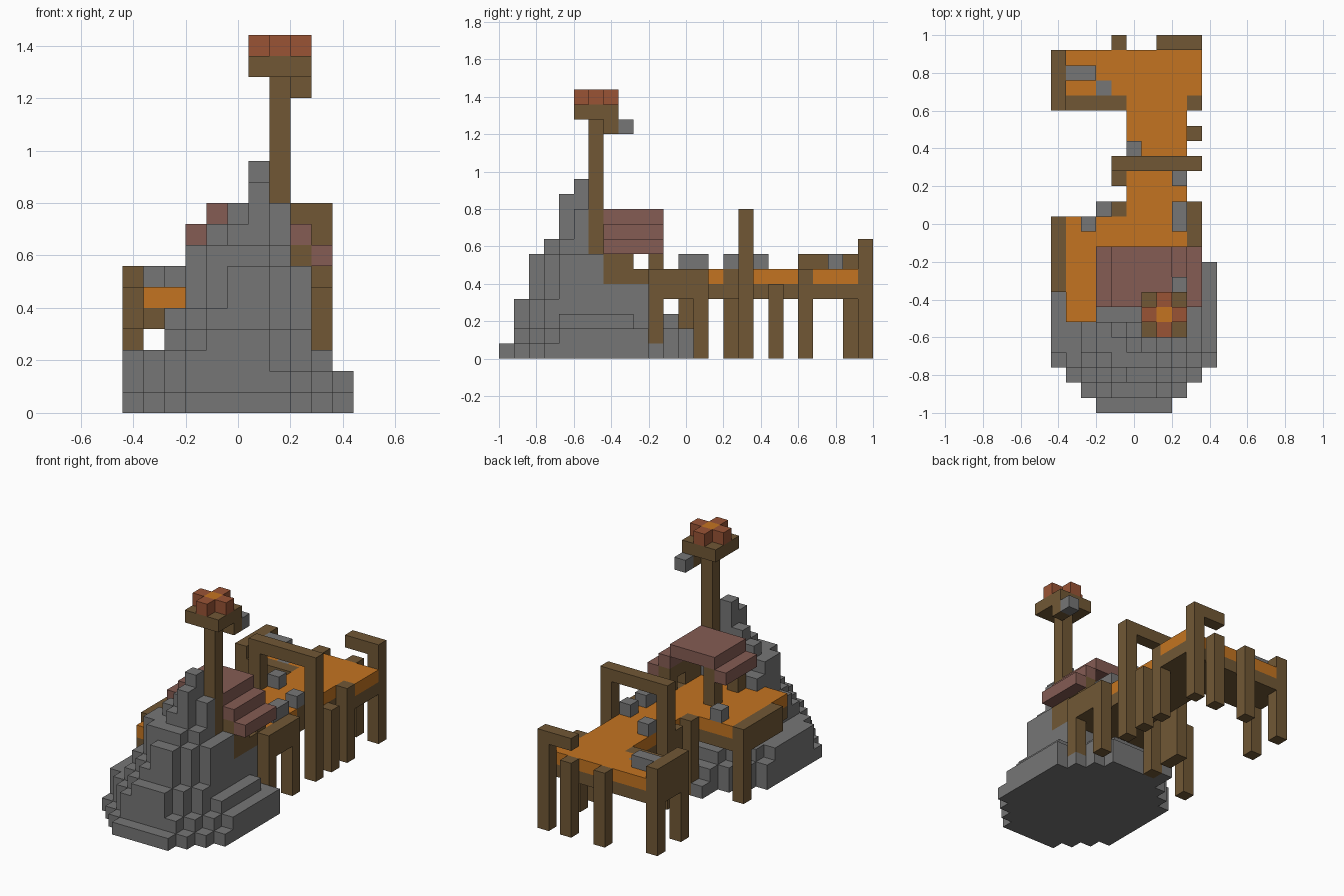
import bpy, bmesh
from mathutils import Vector

cube = bpy.data.objects.get("Cube")
if cube:
    bpy.data.objects.remove(cube, do_unlink=True)

UNIT = 0.08
ORIGIN = Vector((-0.44, -1.0, 0.0))


def material(name, rgb):
    mat = bpy.data.materials.new(name)
    mat.use_nodes = True
    mat.diffuse_color = (*rgb, 1)
    for node in mat.node_tree.nodes:
        if node.type == "BSDF_PRINCIPLED":
            node.inputs["Base Color"].default_value = (*rgb, 1)
            node.inputs["Roughness"].default_value = 1
    return mat


stone = material("stone grey", (0.18, 0.18, 0.18))
timber = material("timber brown", (0.165, 0.097, 0.036))
plank = material("plank orange", (0.55, 0.175, 0.015))
tile = material("roof mauve", (0.235, 0.107, 0.088))
ember = material("ember red", (0.32, 0.088, 0.036))

# Every block belongs to one part; later parts replace earlier ones
owner = {}
parts = {}


def span(v):
    return range(v[0], v[1] + 1) if isinstance(v, tuple) else (v,)


def fill(part, mat, *boxes):
    parts[part] = mat
    for x, y, z in boxes:
        for i in span(x):
            for j in span(y):
                for k in span(z):
                    owner[i, j, k] = part


# Deck: boards over a matching timber underlay
boards = [((1, 9), (21, 23)), ((5, 8), (13, 20)), ((1, 8), (7, 12)), ((1, 2), 6)]
fill("deck_underlay", timber, *[(x, y, 4) for x, y in boards])
fill("deck_boards", plank, *[(x, y, 5) for x, y in boards])

# Rock: stepped layers (left, right, front, back, corner cut)
layers = [
    (0, 10, 0, 12, 3), (0, 10, 1, 12, 3), (0, 9, 1, 11, 3),
    (2, 8, 1, 9, 2), (2, 8, 2, 9, 2), (3, 8, 2, 6, 2),
    (3, 8, 2, 6, 2), (3, 7, 3, 5, 1), (4, 7, 4, 5, 1),
    (5, 7, 4, 5, 1), (6, 6, 4, 5, 0), (6, 6, 5, 5, 0),
]
for k, (left, right, front, back, cut) in enumerate(layers):
    for i in range(left, right + 1):
        for j in range(front, back + 1):
            depth = min(j - front, back - j) if k < 3 else j - front
            if min(i - left, right - i) + depth >= cut:
                fill("rock", stone, (i, j, k))

# Deck edging and rails
fill("deck_edging", timber,
     (0, (8, 12), (4, 5)), (9, (10, 13), (4, 5)), ((1, 4), 20, (4, 5)),
     (0, (20, 23), (4, 6)), (8, 15, 5))

# Support posts: column, row, top block
for i, j, top in [(0, 12, 5), (0, 20, 6), (0, 23, 6), (4, 13, 5), (4, 15, 5),
                  (4, 24, 5), (7, 24, 5), (9, 13, 5), (9, 18, 4), (9, 20, 5)]:
    fill("support_posts", timber, (i, j, (0, top)))
fill("support_posts", timber, (9, 10, (1, 5)))

# Gate across the walkway and the hooked corner post
fill("gate", timber, (4, 16, (0, 9)), (9, 16, (0, 9)), ((4, 9), 16, 9))
fill("hooked_post", timber, (9, 24, (0, 7)), ((7, 8), 24, 7))

# Shelter walls and stepped roof
fill("shelter_walls", timber,
     (8, (7, 8), (5, 6)), (8, 9, 5), (8, 10, (5, 7)), (8, (7, 9), 7),
     (4, 10, (6, 8)), (4, 7, (6, 8)))
fill("shelter_roof", tile,
     (9, (7, 10), 7), (8, (7, 10), 8), ((4, 7), (7, 10), 9), (3, (7, 10), 8))

# Beacon tower
fill("beacon_pole", timber, (7, 6, (7, 15)))
fill("beacon_platform", timber, ((6, 8), (5, 7), 16), (8, 7, 15))
fill("beacon_fire_ring", ember, ((6, 8), 6, 17), (7, (5, 7), 17))
fill("beacon_flame", plank, (7, 6, 17))
fill("beacon_lantern", stone, (8, 8, 15))

# Loose stones on the deck and the ground
fill("loose_stones", stone,
     ((1, 2), 22, 6), (3, 21, 5), (5, 17, 6), (8, 15, 6),
     (8, (12, 13), 6), (2, 12, 6), (3, 13, 0))


def build(part, mat):
    bm = bmesh.new()
    for cell in [c for c, p in owner.items() if p == part]:
        base = Vector(cell)
        for axis in range(3):
            for side in (0, 1):
                step = Vector((0, 0, 0))
                step[axis] = 2 * side - 1
                # Only outside faces are kept
                if tuple(int(v) for v in base + step) in owner:
                    continue
                u, v = Vector((0, 0, 0)), Vector((0, 0, 0))
                u[(axis + 1) % 3] = 1
                v[(axis + 2) % 3] = 1
                start = base + step * side
                ring = [start, start + u, start + u + v, start + v]
                if not side:
                    ring.reverse()
                bm.faces.new([bm.verts.new(ORIGIN + p * UNIT) for p in ring])
    bmesh.ops.remove_doubles(bm, verts=bm.verts, dist=UNIT / 100)
    mesh = bpy.data.meshes.new(part)
    bm.to_mesh(mesh)
    bm.free()
    mesh.materials.append(mat)
    bpy.context.collection.objects.link(bpy.data.objects.new(part, mesh))


for part, mat in parts.items():
    build(part, mat)
